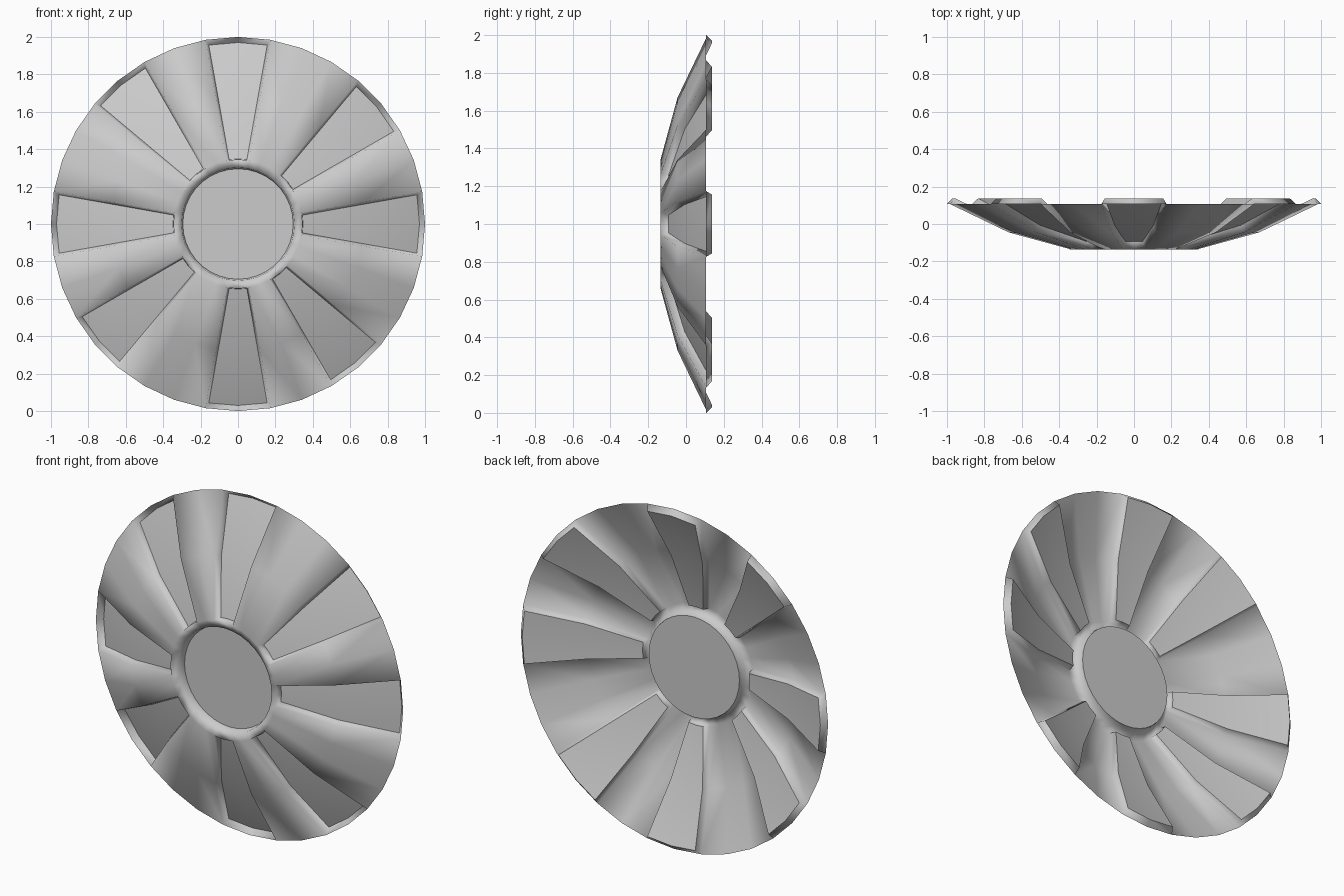
import bpy, bmesh
from math import sin, cos, radians

if "Cube" in bpy.data.objects:
    bpy.data.objects.remove(bpy.data.objects["Cube"])

SIDES = 36
# dish profile as (radius, y): rim, bend, front crown, lip, bottom of hub recess
PROFILE = [(1.0, 0.107), (0.68, -0.045), (0.345, -0.135), (0.302, -0.12), (0.295, -0.075)]
PANEL_ANGLES = [0, 50, 90, 140, 180, 230, 270, 320]   # clockwise from the top


def ring(bm, r, y):
    return [bm.verts.new((r * sin(radians(i * 360 / SIDES)), y,
                          1 + r * cos(radians(i * 360 / SIDES)))) for i in range(SIDES)]


def finish(bm, name):
    mesh = bpy.data.meshes.new(name)
    bm.to_mesh(mesh)
    bm.free()
    obj = bpy.data.objects.new(name, mesh)
    bpy.context.collection.objects.link(obj)
    return obj


# dish shell, single surface facing -y
bm = bmesh.new()
rings = [ring(bm, r, y) for r, y in PROFILE]
faces = {}
for k in range(len(rings) - 1):
    a, b = rings[k], rings[k + 1]
    for i in range(SIDES):
        j = (i + 1) % SIDES
        faces[k, i] = bm.faces.new((a[i], a[j], b[j], b[i]))
bm.normal_update()
if faces[0, 0].normal.y > 0:
    bmesh.ops.reverse_faces(bm, faces=bm.faces[:])
bm.normal_update()

# pressed-in tapered panels, each two segments wide
for angle in PANEL_ANGLES:
    s = angle // 10
    floor = [faces[k, i % SIDES] for k in (0, 1) for i in (s - 1, s)]
    bmesh.ops.inset_region(bm, faces=floor, thickness=0.014, depth=-0.04,
                           use_boundary=True, use_even_offset=True)
    # crisp line around the panel floor
    for f in floor:
        for e in f.edges:
            if sum(g in floor for g in e.link_faces) == 1:
                e.smooth = False
for f in bm.faces:
    f.smooth = True
finish(bm, "dish_shell")

# flat hub disc at the bottom of the central recess
bm = bmesh.new()
hub = bm.faces.new(ring(bm, *PROFILE[-1]))
bm.normal_update()
if hub.normal.y > 0:
    hub.normal_flip()
finish(bm, "hub_disc")
